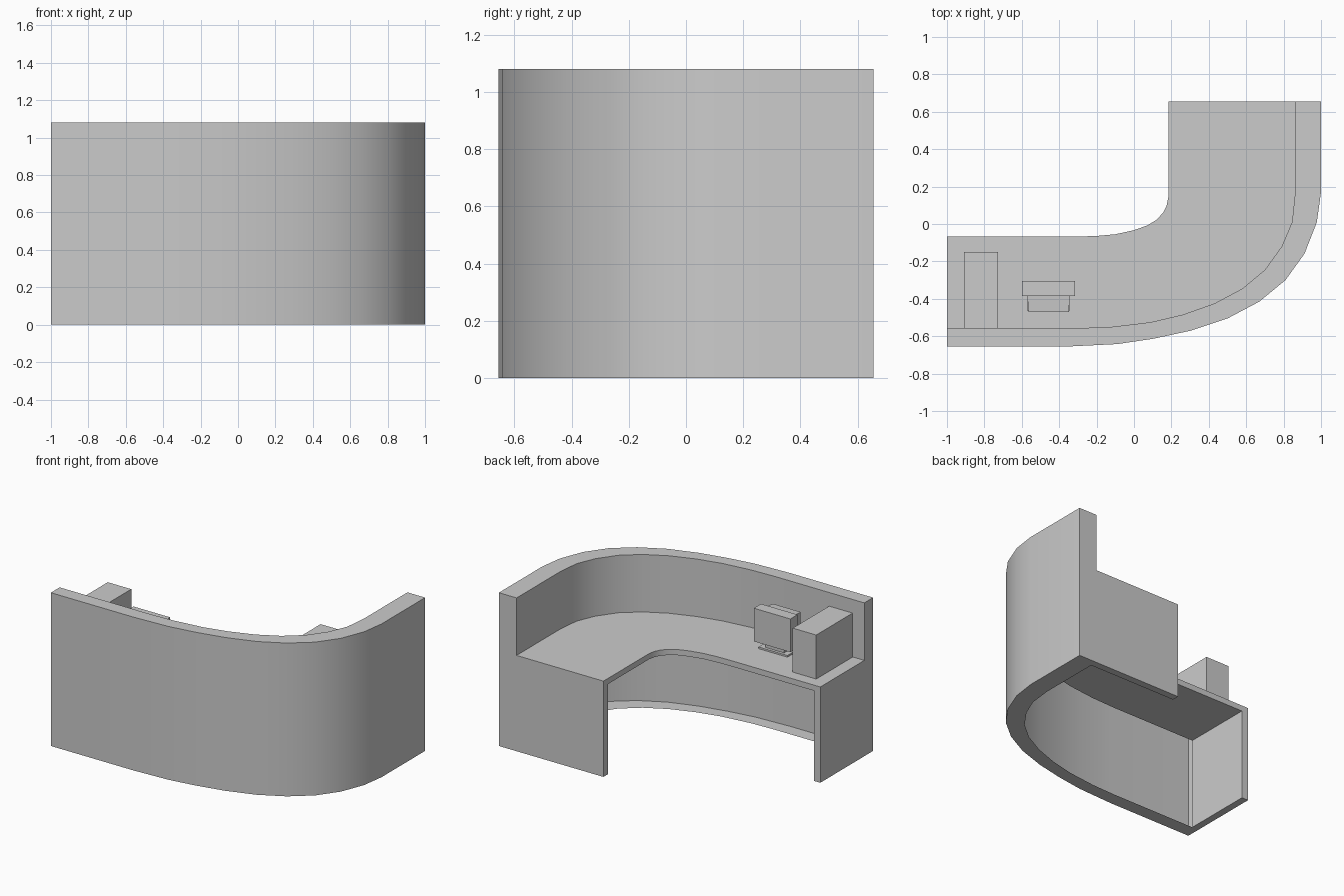
import bpy, bmesh, math

if "Cube" in bpy.data.objects:
    bpy.data.objects.remove(bpy.data.objects["Cube"])

WALL_H, DESK_H, SLAB, PANEL = 1.08, 0.675, 0.04, 0.05

# Plan curves, each running from the left end round to the back right end
outer = [(-1, -.655), (-.355, -.655), (-.09, -.642), (.1, -.614), (.3, -.571), (.5, -.505), (.67, -.415),
         (.81, -.3), (.912, -.158), (.977, .008), (1, .17), (1, .655)]
inner = [(-1, -.557), (-.3, -.557), (-.12, -.55), (.09, -.525), (.26, -.485), (.43, -.425), (.58, -.345),
         (.7, -.245), (.79, -.12), (.845, .01), (.862, .17), (.862, .655)]
front = [(-1, -.067), (-.3, -.067), (-.2, -.064), (-.1, -.055), (0, -.033), (.07, -.008), (.12, .022),
         (.155, .06), (.175, .1), (.185, .15), (.185, .655)]


def finish(name, bm, smooth=False):
    bmesh.ops.recalc_face_normals(bm, faces=bm.faces)
    me = bpy.data.meshes.new(name)
    bm.to_mesh(me)
    bm.free()
    ob = bpy.data.objects.new(name, me)
    bpy.context.collection.objects.link(ob)
    if smooth:
        bpy.ops.object.select_all(action='DESELECT')
        ob.select_set(True)
        bpy.context.view_layer.objects.active = ob
        bpy.ops.object.shade_smooth_by_angle(angle=math.radians(30))
    return ob


def box(name, x, y, z, taper=0.0):
    """Box from ranges; taper shrinks the -y end in x and z."""
    bm = bmesh.new()
    bmesh.ops.create_cube(bm, size=1)
    for v in bm.verts:
        k = 1 - taper if v.co.y < 0 else 1
        v.co = [sum(r) / 2 + c * (r[1] - r[0]) * s
                for r, c, s in zip((x, y, z), v.co, (k, 1, k))]
    return finish(name, bm)


# Counter wall: hollow shell, open on the inside below the desk
bm = bmesh.new()
row = lambda pts, z: [bm.verts.new((*p, z)) for p in pts]
rows = [row(inner, 0), row(outer, 0), row(outer, WALL_H), row(inner, WALL_H), row(inner, DESK_H - SLAB)]
for a, b in zip(rows, rows[1:]):
    for i in range(len(a) - 1):
        bm.faces.new((a[i], a[i + 1], b[i + 1], b[i]))
for i in (0, -1):
    bm.faces.new([r[i] for r in rows])
finish("counter_wall", bm, True)

# Desk top: slab between the wall and the user's edge
bm = bmesh.new()
face = bm.faces.new([bm.verts.new((*p, DESK_H - SLAB)) for p in inner + front[::-1]])
top = bmesh.ops.extrude_face_region(bm, geom=[face], use_keep_orig=True)
bmesh.ops.translate(bm, vec=(0, 0, SLAB), verts=[v for v in top["geom"] if isinstance(v, bmesh.types.BMVert)])
finish("desk_top", bm, True)

# End panels carrying the desk
box("left_end_panel", (-1, -1 + PANEL), (-.557, -.067), (0, DESK_H - SLAB))
box("back_end_panel", (.185, .862), (.655 - PANEL, .655), (0, DESK_H - SLAB))

# Computer tower and monitor on the desk
box("computer_tower", (-.91, -.727), (-.555, -.15), (DESK_H, .985))
box("monitor_front", (-.6, -.315), (-.385, -.305), (.722, .956))
box("monitor_back", (-.57, -.343), (-.47, -.385), (.74, .938), taper=.05)
box("monitor_neck", (-.53, -.385), (-.44, -.335), (.685, .745))
box("monitor_base", (-.57, -.345), (-.465, -.315), (DESK_H, .687))
